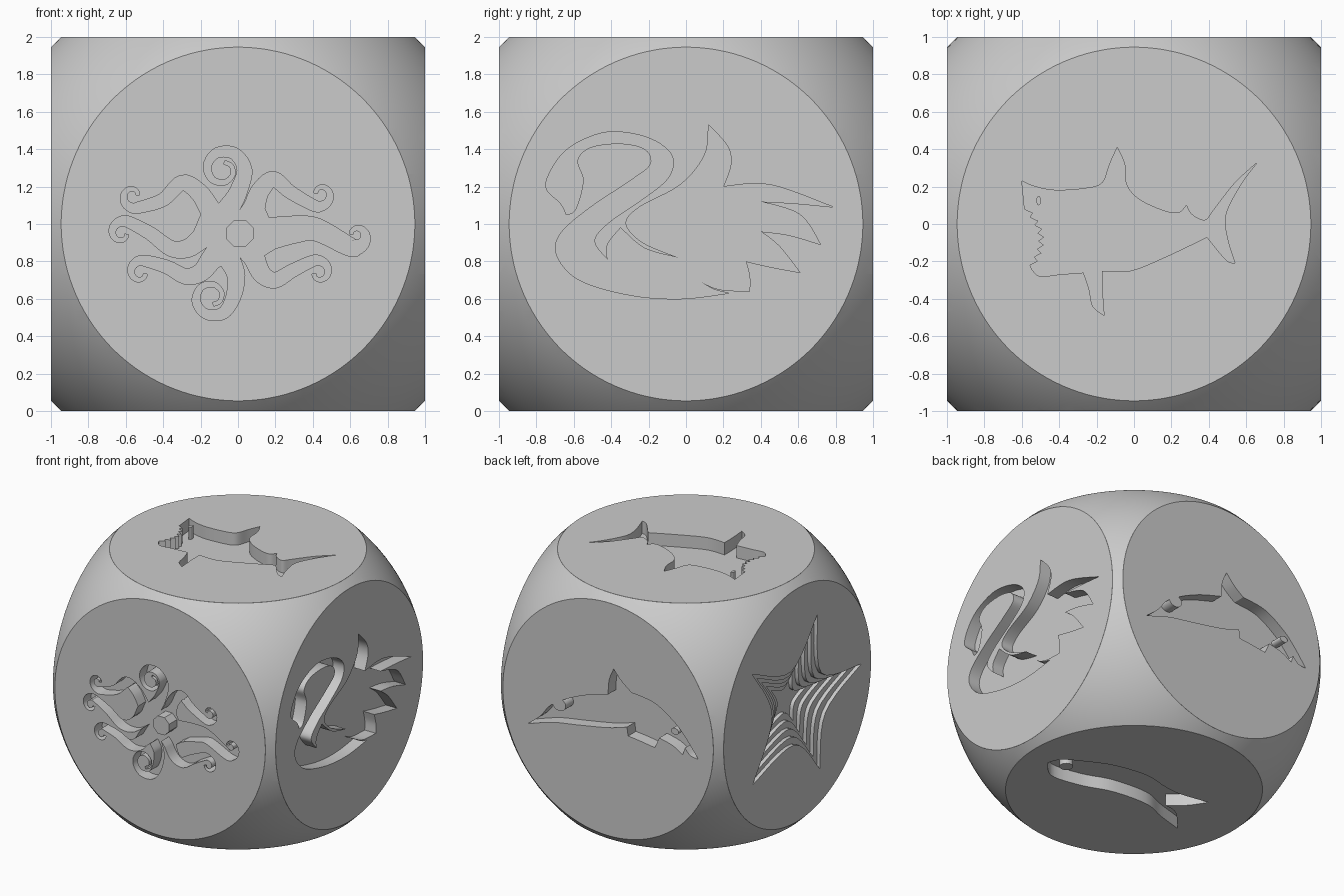
import bpy, bmesh
from math import sin, cos, pi, radians
from mathutils import Vector

if "Cube" in bpy.data.objects:
    bpy.data.objects.remove(bpy.data.objects["Cube"])

DEPTH = 0.1
X, Y, Z = Vector((1, 0, 0)), Vector((0, 1, 0)), Vector((0, 0, 1))
# Each side of the die: horizontal axis, vertical axis, outward normal
FRONT, BACK = (X, Z, -Y), (X, Z, Y)
RIGHT, LEFT = (Y, Z, X), (Y, Z, -X)
TOP, BOTTOM = (X, Y, Z), (X, Y, -Z)

stone = bpy.data.materials.new("stone_grey")
stone.use_nodes = True
stone.diffuse_color = (0.6, 0.6, 0.6, 1)
stone.node_tree.nodes["Principled BSDF"].inputs["Base Color"].default_value = (0.6, 0.6, 0.6, 1)


def finish(bm, name):
    """Turn a bmesh into a shaded object with the stone material."""
    mesh = bpy.data.meshes.new(name)
    bm.to_mesh(mesh)
    bm.free()
    mesh.materials.append(stone)
    obj = bpy.data.objects.new(name, mesh)
    bpy.context.collection.objects.link(obj)
    bpy.ops.object.select_all(action='DESELECT')
    obj.select_set(True)
    bpy.context.view_layer.objects.active = obj
    bpy.ops.object.shade_smooth_by_angle(angle=radians(30))


def plate(name, side, loops, top=1.0, thickness=DEPTH):
    """Flat plate on one side of the die; inner loops become openings."""
    curve = bpy.data.curves.new(name, 'CURVE')
    curve.dimensions = '2D'
    curve.fill_mode = 'BOTH'
    curve.extrude = thickness / 2
    for loop in loops:
        spline = curve.splines.new('POLY')
        spline.points.add(len(loop) - 1)
        for point, (a, b) in zip(spline.points, loop):
            point.co = (a, b, 0, 1)
        spline.use_cyclic_u = True
    drawn = bpy.data.objects.new(name, curve)
    bpy.context.collection.objects.link(drawn)
    graph = bpy.context.evaluated_depsgraph_get()
    flat = bpy.data.meshes.new_from_object(drawn.evaluated_get(graph))
    bm = bmesh.new()
    bm.from_mesh(flat)
    bpy.data.objects.remove(drawn)
    bpy.data.curves.remove(curve)
    bpy.data.meshes.remove(flat)
    bmesh.ops.remove_doubles(bm, verts=bm.verts, dist=0.00005)
    across, up, out = side
    for v in bm.verts:
        v.co = across * v.co.x + up * v.co.y + out * (v.co.z + top - thickness / 2) + Z
    bmesh.ops.recalc_face_normals(bm, faces=bm.faces)
    finish(bm, name)


def smooth(points, steps=6):
    """Rounded path through the given points."""
    pts = [Vector(p) for p in points]
    if len(pts) < 3:
        return pts
    ext = [pts[0]] + pts + [pts[-1]]
    path = []
    for a, b, c, d in zip(ext, ext[1:], ext[2:], ext[3:]):
        for k in range(steps):
            t = k / steps
            path.append(b + (c - a) * t / 2 + (a * 2 - b * 5 + c * 4 - d) * t * t / 2
                        + (b * 3 - a - c * 3 + d) * t ** 3 / 2)
    return path + [pts[-1]]


def outline(strokes):
    """Closed outline: every stroke is smooth and starts at a sharp corner."""
    path = []
    for stroke, following in zip(strokes, strokes[1:] + strokes[:1]):
        path += smooth(stroke + following[:1])[:-1]
    return path


def ellipse(centre, wide, tall, count=32):
    turn = 2 * pi / count
    return [(centre[0] + wide * cos(turn * (i + 0.5)), centre[1] + tall * sin(turn * (i + 0.5)))
            for i in range(count)]


def tentacle(arm, curl, radius, begin, spin, start=0.11, end=0.02):
    """Border of a tapering arm that ends in an inward spiral."""
    spiral = []
    for i in range(9):
        angle = radians(begin + spin * i)
        r = radius * (1 - 0.65 * i / 8)
        spiral.append((curl[0] + r * cos(angle), curl[1] + r * sin(angle)))
    path = smooth(arm + spiral, 5)
    last = len(path) - 1
    left, right = [], []
    for i, p in enumerate(path):
        along = (path[min(i + 1, last)] - path[max(i - 1, 0)]).normalized()
        offset = Vector((-along.y, along.x)) * (end + (start - end) * (1 - i / last) ** 2) / 2
        left.append(p + offset)
        right.append(p - offset)
    return right + left[::-1]


RIM = ellipse((0, 0), 0.9455, 0.9455, 128)


def engraving(name, side, shape):
    """Panel with a recess in the given shape, and the floor behind it."""
    plate(name + "_panel", side, [RIM, shape])
    plate(name + "_floor", side, [RIM], 1 - DEPTH, 0.02)


# Rounded shell: a ball sliced flat on six sides
bm = bmesh.new()
bmesh.ops.create_uvsphere(bm, u_segments=128, v_segments=64, radius=1.376)
for normal in (X, -X, Y, -Y, Z, -Z):
    bmesh.ops.bisect_plane(bm, geom=bm.verts[:] + bm.edges[:] + bm.faces[:],
                           plane_co=normal, plane_no=normal, clear_outer=True)
bmesh.ops.translate(bm, verts=bm.verts, vec=Z)
finish(bm, "die_shell")

# Octopus on the front: eight arms in order around the hub
octopus = (
    tentacle([(.18, -.05), (.3, -.03), (.42, -.03)], (.63, -.06), .07, -120, 36, .17)
    + tentacle([(.09, .1), (.12, .18), (.19, .24), (.28, .17)], (.44, .16), .07, -120, 36)
    + tentacle([(-.04, .1), (0, .17)], (-.08, .29), .115, 0, 55)
    + tentacle([(-.15, .08), (-.21, .17), (-.3, .22), (-.4, .13)], (-.56, .15), .07, -60, -36)
    + tentacle([(-.2, -.08), (-.27, -.13), (-.36, -.13), (-.47, -.05)], (-.62, -.05), .07, 60, 36)
    + tentacle([(-.15, -.2), (-.2, -.26), (-.28, -.28), (-.38, -.23)], (-.52, -.26), .07, 60, 36)
    + tentacle([(-.04, -.2), (-.01, -.28)], (-.14, -.39), .115, 0, -55)
    + tentacle([(.09, -.19), (.13, -.27), (.2, -.3), (.29, -.25)], (.43, -.26), .07, 120, -36))
engraving("octopus", FRONT, octopus)
plate("octopus_hub", FRONT, [ellipse((.01, -.05), .078, .078, 8)])

# Swan on the right: head and neck, wing, tail feathers, belly
engraving("swan", RIGHT, outline([
    [(-.64, .05), (-.67, .11), (-.75, .2), (-.69, .34), (-.59, .43), (-.43, .49), (-.27, .48),
     (-.14, .43), (-.07, .35), (-.1, .24), (-.25, .12), (-.41, .01), (-.49, -.09)],
    [(-.42, -.19), (-.42, -.11)], [(-.35, -.02), (-.22, -.13)],
    [(-.04, -.18), (-.23, -.1), (-.32, 0), (-.25, .09), (-.03, .21), (.1, .37)],
    [(.12, .53), (.22, .42), (.24, .32)], [(.2, .2), (.45, .21)],
    [(.79, .09), (.58, .11)], [(.4, .12), (.61, .05)],
    [(.72, -.11), (.55, -.06)], [(.4, -.04), (.5, -.12)],
    [(.61, -.26), (.45, -.23)], [(.32, -.2), (.34, -.28)],
    [(.34, -.36), (.18, -.35)], [(.08, -.31), (.15, -.35)],
    [(.23, -.37), (-.03, -.4), (-.3, -.38), (-.57, -.3), (-.69, -.17), (-.67, -.05), (-.51, .09),
     (-.3, .23), (-.19, .32), (-.22, .4), (-.35, .43), (-.51, .41), (-.58, .34), (-.55, .23),
     (-.59, .08)]]))

# Shark on the top, with a row of teeth
teeth = []
for i in range(15):
    f = i / 14
    bite = 0.015 if i % 2 else -0.015
    teeth.append([(-.54 - .03 * f + .06 * sin(pi * f) + bite, -.22 + .3 * f)])
engraving("shark", TOP, outline([
    [(-.6, .23), (-.53, .2), (-.42, .18), (-.26, .19), (-.17, .22), (-.13, .32)],
    [(-.09, .41), (-.05, .32), (-.04, .21), (.03, .13), (.16, .07), (.24, .06)],
    [(.28, .1), (.31, .05), (.38, .02), (.43, .08), (.54, .22)],
    [(.66, .33), (.57, .21), (.49, .05), (.5, -.08)],
    [(.54, -.21), (.49, -.19)], [(.39, -.07), (.16, -.18), (-.02, -.25)],
    [(-.17, -.25), (-.17, -.35)], [(-.16, -.49), (-.22, -.44), (-.24, -.35)],
    [(-.27, -.26), (-.4, -.27), (-.5, -.28), (-.54, -.25)]] + teeth))
plate("shark_eye", TOP, [ellipse((-.51, .125), .012, .025)])

# Dolphin on the back
engraving("dolphin", BACK, outline([
    [(.72, -.23), (.61, -.14), (.52, -.03), (.38, .06), (.2, .14)],
    [(0, .2), (-.01, .32)], [(-.05, .42), (-.12, .34)],
    [(-.21, .27), (-.42, .24), (-.6, .13), (-.7, .03)],
    [(-.81, -.11), (-.74, -.1)], [(-.69, -.05)],
    [(-.67, -.11), (-.58, -.06)], [(-.46, -.03)], [(-.42, -.12), (-.28, -.1)],
    [(-.18, -.09)], [(-.17, -.02), (0, -.07), (.27, -.12), (.5, -.16)]]))
plate("dolphin_eye", BACK, [ellipse((.44, 0), .06, .05)])
plate("dolphin_tail_spot", BACK, [ellipse((-.6, .06), .035, .025)])

# Starfish on the left, sinking in steps
star = outline([[(-.26, .64), (-.31, .14)], [(-.82, .02), (-.36, -.2)],
                [(-.29, -.63), (.04, -.31)], [(.57, -.43), (.32, .03)],
                [(.58, .47), (.08, .3)]])
middle = Vector((-.03, 0))
for step in range(5):
    shrunk = [middle + (p - middle) * (1 - 0.17 * step) for p in star]
    plate("starfish_step", LEFT, [RIM, shrunk], 1 - 0.03 * step, 0.03)
plate("starfish_floor", LEFT, [RIM], 0.85, 0.02)

# Fish on the bottom
engraving("fish", BOTTOM, outline([
    [(.74, -.1), (.69, 0), (.52, .1), (.37, .17), (.2, .21), (.03, .22), (-.15, .18), (-.3, .17)],
    [(-.54, .21), (-.45, .08)], [(-.33, -.03), (-.45, -.06)],
    [(-.61, -.23), (-.4, -.17), (-.2, -.1), (.1, -.12), (.34, -.2), (.6, -.23)]]))
plate("fish_eye", BOTTOM, [ellipse((.6, -.06), .05, .05)])
